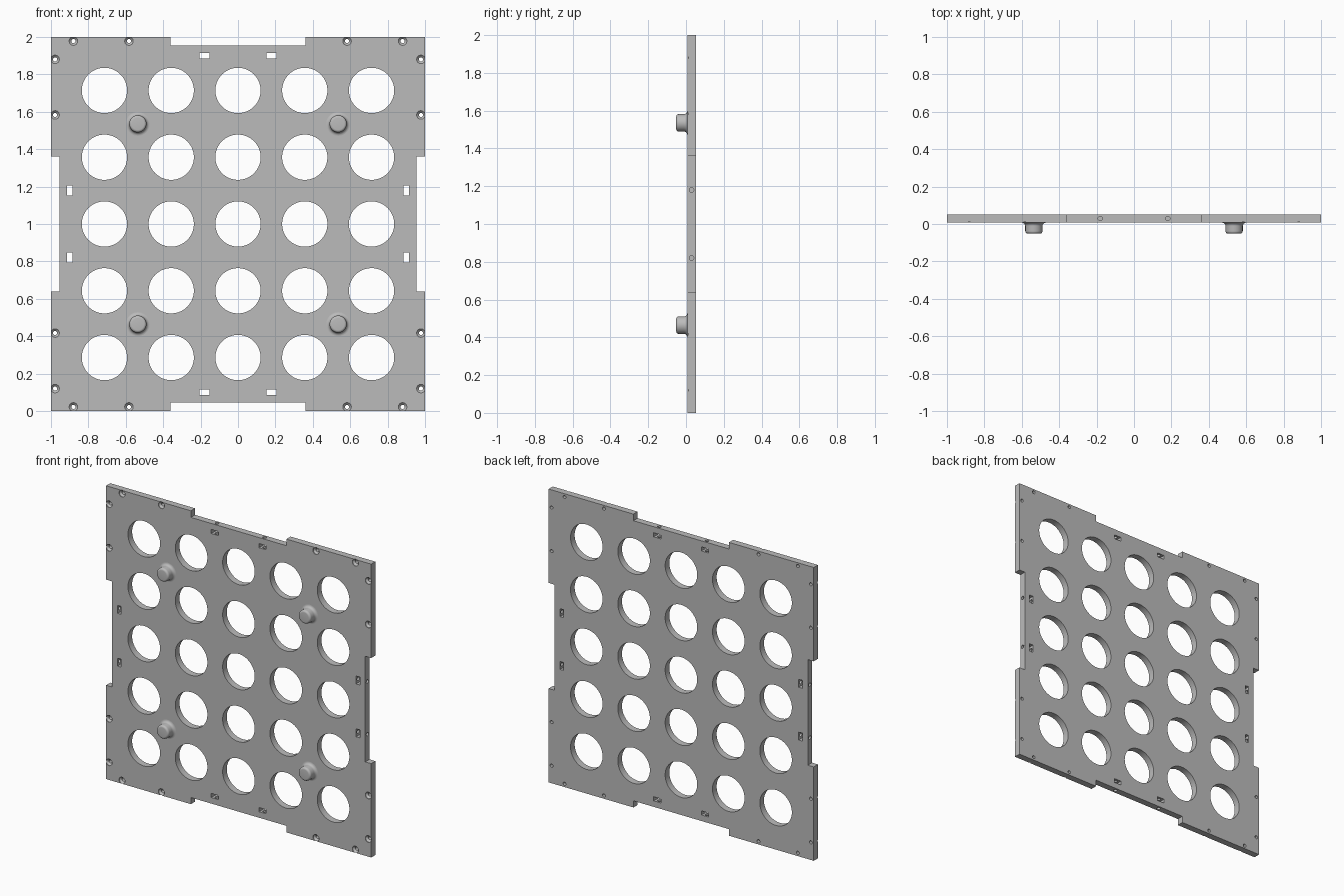
import bpy, bmesh, math
from mathutils import Matrix, Vector

cube = bpy.data.objects.get("Cube")
if cube:
    bpy.data.objects.remove(cube, do_unlink=True)

FRONT, BACK = 0.007, 0.052      # plate faces along y
MID = (FRONT + BACK) / 2
PITCH = 0.357                   # spacing of the big holes
SIGNS = (-1, 1)

grey = bpy.data.materials.new("plain grey")
grey.use_nodes = True
grey.diffuse_color = (0.5, 0.5, 0.5, 1)
grey.node_tree.nodes["Principled BSDF"].inputs["Base Color"].default_value = (0.5, 0.5, 0.5, 1)


def make_object(name, bm):
    bmesh.ops.recalc_face_normals(bm, faces=bm.faces)
    mesh = bpy.data.meshes.new(name)
    bm.to_mesh(mesh)
    bm.free()
    mesh.materials.append(grey)
    obj = bpy.data.objects.new(name, mesh)
    bpy.context.collection.objects.link(obj)
    return obj


def lathe(bm, profile, centre, steps=32):
    """Turn (radius, y) points around a y axis through centre (x, z)."""
    x, z = centre
    rings = []
    for r, y in profile:
        rings.append([bm.verts.new((x + r * math.cos(a), y, z + r * math.sin(a)))
                      for a in (math.tau * i / steps for i in range(steps))])
    for a, b in zip(rings, rings[1:]):
        for i in range(steps):
            j = (i + 1) % steps
            bm.faces.new((a[i], a[j], b[j], b[i]))
    bm.faces.new(rings[0])
    bm.faces.new(rings[-1])


def box(bm, centre, size):
    bmesh.ops.create_cube(bm, size=1, matrix=Matrix.Translation(centre) @ Matrix.Diagonal((*size, 1)))


def shade(obj):
    bpy.ops.object.select_all(action='DESELECT')
    obj.select_set(True)
    bpy.context.view_layer.objects.active = obj
    bpy.ops.object.shade_smooth_by_angle(angle=math.radians(30))


# Plate outline: a square with a shallow notch in the middle of each side
bm = bmesh.new()
side = [(-1, 1), (-0.36, 1), (-0.36, 0.955), (0.36, 0.955), (0.36, 1)]
outline = []
for k in range(4):
    turn = Matrix.Rotation(-k * math.pi / 2, 2)
    outline += [turn @ Vector(p) for p in side]
face = bm.faces.new([bm.verts.new((p.x, FRONT, p.y + 1)) for p in outline])
extruded = bmesh.ops.extrude_face_region(bm, geom=[face])["geom"]
bmesh.ops.translate(bm, vec=(0, BACK - FRONT, 0),
                    verts=[v for v in extruded if isinstance(v, bmesh.types.BMVert)])
bmesh.ops.recalc_face_normals(bm, faces=bm.faces)
plate = make_object("perforated_plate", bm)

# Cutter for everything that passes from front to back
bm = bmesh.new()
for i in range(-2, 3):
    for j in range(-2, 3):
        lathe(bm, [(0.121, -0.1), (0.121, 0.1)], (i * PITCH, 1 + j * PITCH), 64)
screw = [(0.023, -0.02), (0.023, FRONT + 0.004), (0.011, FRONT + 0.016), (0.011, 0.1)]
for s in SIGNS:
    for t in SIGNS:
        for d in (0.583, 0.88):
            lathe(bm, screw, (s * d, 1 + t * 0.978), 24)
            lathe(bm, screw, (s * 0.978, 1 + t * d), 24)
        box(bm, (s * 0.18, 0, 1 + t * 0.9), (0.054, 0.3, 0.028))
        box(bm, (s * 0.9, 0, 1 + t * 0.18), (0.028, 0.3, 0.054))
through_cutter = make_object("through_cutter", bm)

# Cutter for the bolt holes drilled into the notch edges
bm = bmesh.new()
for k in range(4):
    turn = Matrix.Translation((0, MID, 1)) @ Matrix.Rotation(k * math.pi / 2, 4, 'Y')
    for s in SIGNS:
        bmesh.ops.create_cone(bm, cap_ends=True, segments=20, radius1=0.012, radius2=0.012,
                              depth=0.15, matrix=turn @ Matrix.Translation((s * 0.18, 0, 0.93)))
edge_cutter = make_object("edge_cutter", bm)

# Cut the plate
bpy.context.view_layer.objects.active = plate
for cutter in (through_cutter, edge_cutter):
    cutter.hide_render = True
    mod = plate.modifiers.new(cutter.name, 'BOOLEAN')
    mod.operation = 'DIFFERENCE'
    mod.solver = 'EXACT'
    mod.object = cutter
    bpy.ops.object.modifier_apply(modifier=mod.name)
    bpy.data.objects.remove(cutter, do_unlink=True)
shade(plate)

# Rounded pegs with a flared foot on the front
TIP, ROUND, FLARE = -0.052, 0.014, 0.018
arc = [math.pi / 2 * i / 6 for i in range(7)]
profile = [(0.046 - ROUND + ROUND * math.sin(a), TIP + ROUND - ROUND * math.cos(a)) for a in arc]
profile += [(0.046 + FLARE - FLARE * math.cos(a), FRONT - FLARE + FLARE * math.sin(a)) for a in arc]
profile.append((0.046 + FLARE, FRONT + 0.003))
for s, side_name in zip(SIGNS, ("right", "left")):
    for t, level in zip(SIGNS, ("lower", "upper")):
        bm = bmesh.new()
        lathe(bm, profile, (s * 1.5 * PITCH, 1 + t * 1.5 * PITCH), 40)
        shade(make_object(f"{level}_{side_name}_peg", bm))
